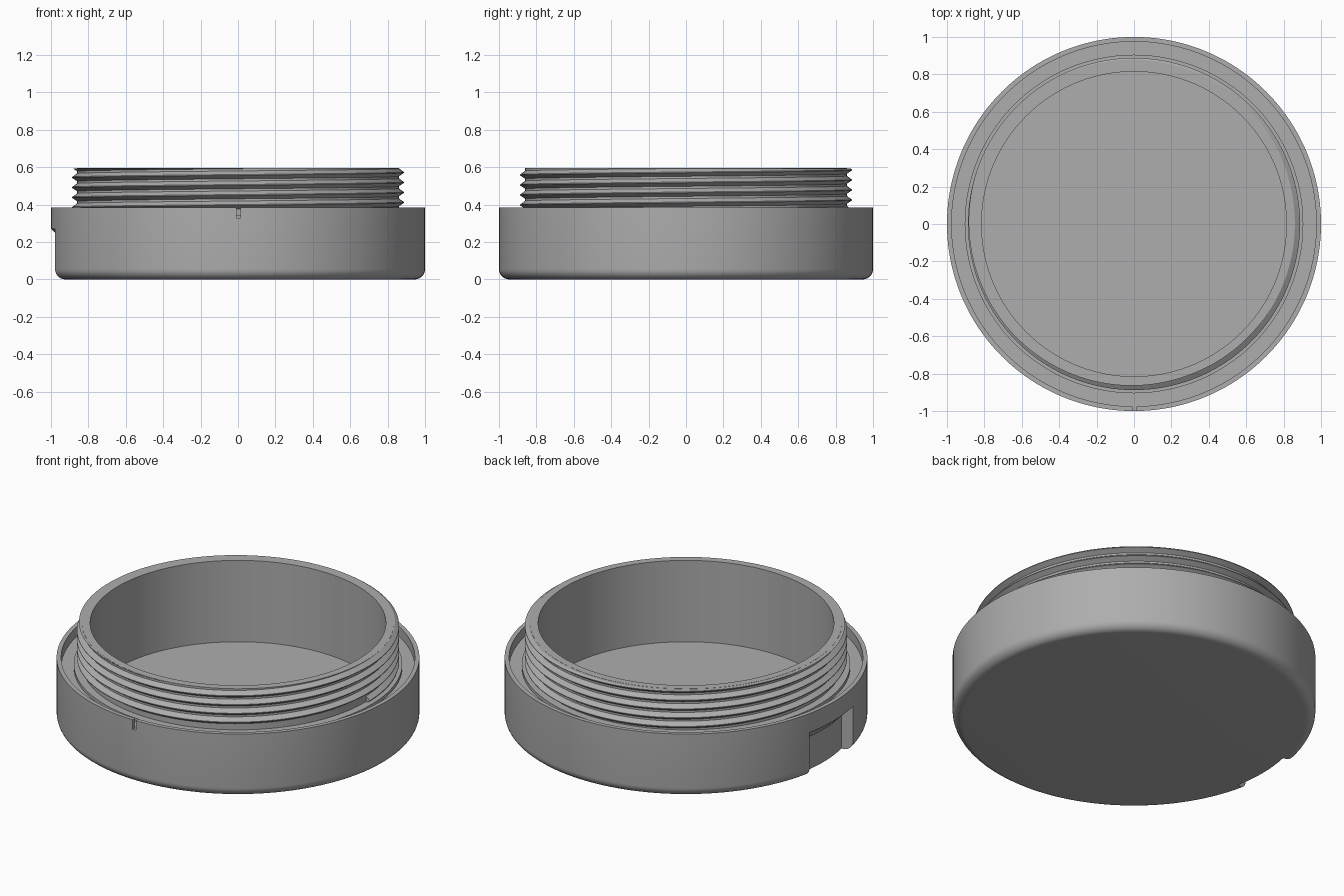
import bpy, bmesh
from math import sin, cos, pi, tau, radians

SEGMENTS = 160
TOP, PITCH = 0.595, 0.0535

cube = bpy.data.objects.get("Cube")
if cube:
    bpy.data.objects.remove(cube, do_unlink=True)

grey = bpy.data.materials.new("grey_plastic")
grey.use_nodes = True
colour = (0.42, 0.42, 0.42, 1)
grey.diffuse_color = colour
grey.node_tree.nodes["Principled BSDF"].inputs["Base Color"].default_value = colour


def finish(name, bm):
    """Turn a bmesh into a grey object."""
    bmesh.ops.recalc_face_normals(bm, faces=bm.faces)
    mesh = bpy.data.meshes.new(name)
    bm.to_mesh(mesh)
    bm.free()
    mesh.materials.append(grey)
    obj = bpy.data.objects.new(name, mesh)
    bpy.context.collection.objects.link(obj)
    return obj


def activate(obj):
    bpy.ops.object.select_all(action="DESELECT")
    obj.select_set(True)
    bpy.context.view_layer.objects.active = obj


def smooth(obj):
    activate(obj)
    bpy.ops.object.shade_smooth_by_angle(angle=radians(30))


def sweep(section, start, end, steps, rise=0.0):
    """Sweep a closed (radius, height) section about z, rising per turn."""
    bm = bmesh.new()
    rings = []
    for i in range(steps + 1):
        a = start + (end - start) * i / steps
        lift = rise * a / tau
        rings.append([bm.verts.new((r * cos(a), r * sin(a), z + lift)) for r, z in section])
    n = len(section)
    for p, q in zip(rings, rings[1:]):
        for j in range(n):
            k = (j + 1) % n
            bm.faces.new((p[j], p[k], q[k], q[j]))
    bm.faces.new(rings[0])
    bm.faces.new(rings[-1])
    return bm


def lathe(profile):
    """Revolve an open profile whose ends lie on the axis."""
    bm = bmesh.new()
    verts = [bm.verts.new((r, 0, z)) for r, z in profile]
    edges = [bm.edges.new(pair) for pair in zip(verts, verts[1:])]
    bmesh.ops.spin(bm, geom=verts + edges, cent=(0, 0, 0), axis=(0, 0, 1),
                   angle=tau, steps=SEGMENTS, use_merge=True)
    bmesh.ops.remove_doubles(bm, verts=bm.verts, dist=0.0001)
    return bm


# Round container: filleted base, gutter, collar and hollow neck
fillet = 0.055
corner = [(1 - fillet + fillet * sin(t), fillet - fillet * cos(t))
          for t in (pi / 2 * i / 8 for i in range(9))]
profile = [(0, 0)] + corner + [
    (1, 0.385), (0.975, 0.385), (0.975, 0.325),      # rim and gutter
    (0.905, 0.325), (0.905, 0.345), (0.86, 0.345),   # collar
    (0.86, TOP), (0.815, TOP), (0.815, 0.1), (0, 0.1)]  # neck and inside
container = finish("container_body", lathe(profile))

# Finger notch on the side, with a sloping ceiling
notch = finish("notch_cutter", sweep(
    [(0.93, -0.1), (1.1, -0.1), (1.1, 0.37), (0.93, 0.2)],
    radians(168), radians(192), 24))

# Small alignment slot through the front rim
bm = bmesh.new()
bmesh.ops.create_cube(bm, size=1)
bmesh.ops.scale(bm, vec=(0.022, 0.1, 0.12), verts=bm.verts)
bmesh.ops.translate(bm, vec=(0.002, -1, 0.387), verts=bm.verts)
slot = finish("slot_cutter", bm)

activate(container)
for cutter in (notch, slot):
    cutter.hide_render = True
    mod = container.modifiers.new(cutter.name, "BOOLEAN")
    mod.operation = "DIFFERENCE"
    mod.solver = "EXACT"
    mod.object = cutter
    bpy.ops.object.modifier_apply(modifier=mod.name)
    bpy.data.objects.remove(cutter, do_unlink=True)
smooth(container)

# Helical screw thread, trimmed flush with the top of the neck
turns = 5
base = 0.572 - (turns - 1) * PITCH
half = 0.021
bm = sweep([(0.85, base - half), (0.86, base - half), (0.888, base - 0.002),
            (0.888, base + 0.002), (0.86, base + half), (0.85, base + half)],
           0, turns * tau, turns * SEGMENTS, PITCH)
for height, side in ((TOP - 0.001, 1), (0.34, -1)):
    bmesh.ops.bisect_plane(bm, geom=bm.verts[:] + bm.edges[:] + bm.faces[:],
                           plane_co=(0, 0, height), plane_no=(0, 0, side), clear_outer=True)
    bmesh.ops.holes_fill(bm, edges=[e for e in bm.edges if e.is_boundary], sides=0)
thread = finish("screw_thread", bm)
smooth(thread)
